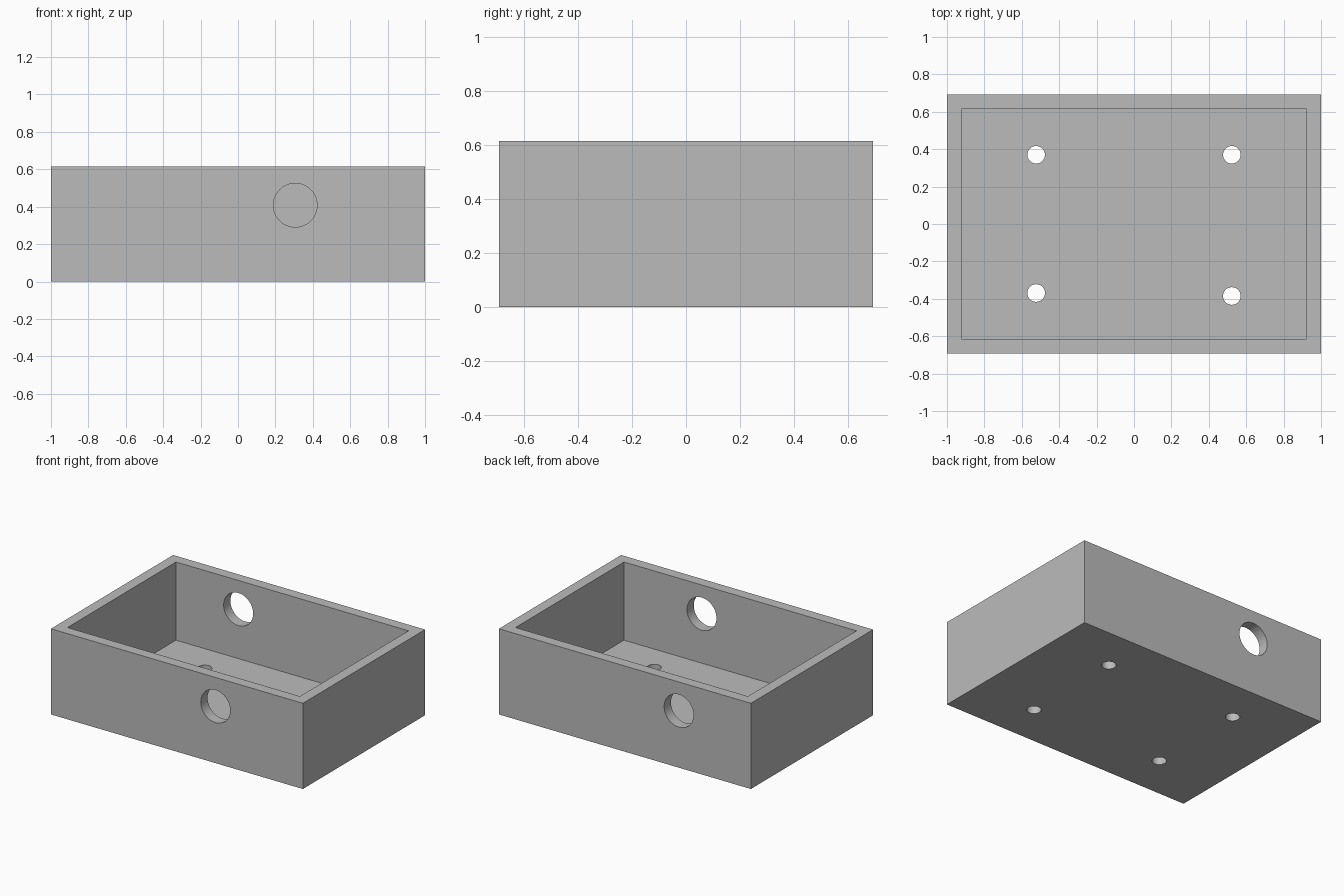
import bpy
import math

default_cube = bpy.data.objects.get("Cube")
if default_cube:
    bpy.data.objects.remove(default_cube, do_unlink=True)

LENGTH, DEPTH, HEIGHT = 2.0, 1.385, 0.615
WALL, FLOOR = 0.077, 0.054

grey = bpy.data.materials.new("mid_grey")
grey.use_nodes = True
colour = (0.5, 0.5, 0.5, 1)
grey.diffuse_color = colour
grey.node_tree.nodes["Principled BSDF"].inputs["Base Color"].default_value = colour


def block(name, size, bottom):
    bpy.ops.mesh.primitive_cube_add(size=1, location=(0, 0, bottom + size[2] / 2))
    obj = bpy.context.object
    obj.name = name
    obj.scale = size
    bpy.ops.object.transform_apply(location=True, scale=True)
    obj.data.materials.append(grey)
    return obj


def drill(name, radius, length, location, rotation=(0, 0, 0)):
    bpy.ops.mesh.primitive_cylinder_add(vertices=64, radius=radius, depth=length,
                                        location=location, rotation=rotation)
    obj = bpy.context.object
    obj.name = name
    obj.data.materials.append(grey)
    return obj


# Open-topped box
box = block("open_box", (LENGTH, DEPTH, HEIGHT), 0)
cutters = [block("cavity_cutter", (LENGTH - 2 * WALL, DEPTH - 2 * WALL, HEIGHT), FLOOR)]

# Cable holes, one in the front wall and one in the back wall
for name, x, side in (("front_hole_cutter", 0.306, -1), ("back_hole_cutter", -0.428, 1)):
    y = side * (DEPTH - WALL) / 2
    cutters.append(drill(name, 0.117, WALL * 3, (x, y, 0.408), (math.pi / 2, 0, 0)))

# Mounting holes in the floor
for x, y in ((-0.523, 0.37), (0.523, 0.37), (-0.523, -0.369), (0.523, -0.385)):
    cutters.append(drill("floor_hole_cutter", 0.047, FLOOR * 4, (x, y, FLOOR / 2)))

# Cut every opening, then keep the cutters hidden
for cutter in cutters:
    cut = box.modifiers.new(cutter.name, 'BOOLEAN')
    cut.operation = 'DIFFERENCE'
    cut.solver = 'EXACT'
    cut.object = cutter
    bpy.context.view_layer.objects.active = box
    bpy.ops.object.modifier_apply(modifier=cut.name)
for cutter in cutters:
    bpy.data.objects.remove(cutter, do_unlink=True)

# Smooth hole walls with sharp rims
bpy.ops.object.select_all(action='DESELECT')
box.select_set(True)
bpy.context.view_layer.objects.active = box
bpy.ops.object.shade_smooth_by_angle(angle=math.radians(30))
